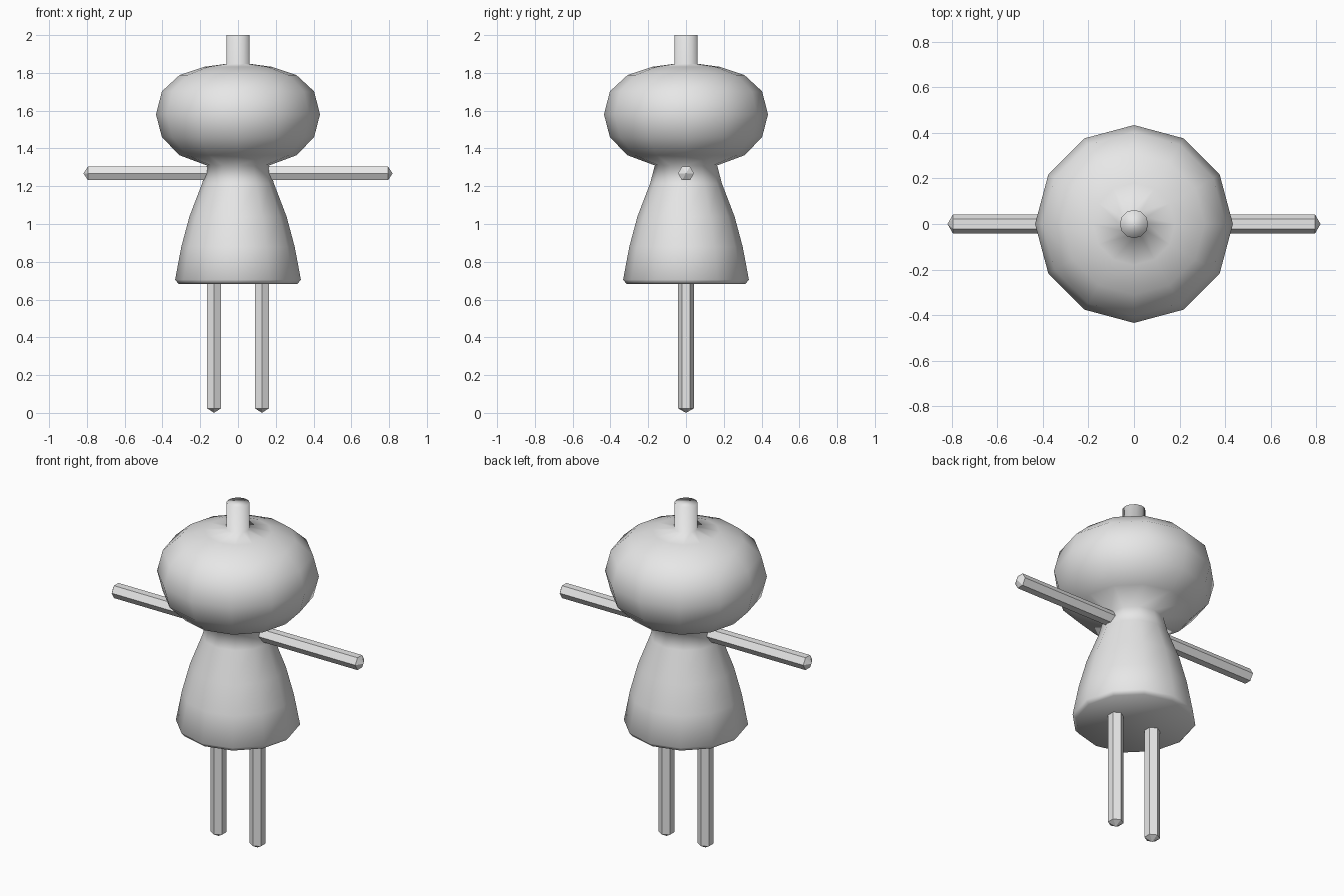
import bpy, bmesh
from math import pi, cos, sin
from mathutils import Matrix, Vector

cube = bpy.data.objects.get("Cube")
if cube:
    bpy.data.objects.remove(cube, do_unlink=True)

grey = bpy.data.materials.new("plain grey")
grey.use_nodes = True
grey.diffuse_color = (0.8, 0.8, 0.8, 1)
grey.node_tree.nodes["Principled BSDF"].inputs["Base Color"].default_value = (0.8, 0.8, 0.8, 1)


def lathe(name, profile, sides, smooth, matrix=Matrix()):
    """Spin (radius, height) points round z; zero radius makes a pole."""
    bm = bmesh.new()
    rings = []
    for r, z in profile:
        count = sides if r else 1
        rings.append([bm.verts.new((r * cos(2 * pi * i / sides), r * sin(2 * pi * i / sides), z))
                      for i in range(count)])
    for a, b in zip(rings, rings[1:]):
        for i in range(sides):
            j = (i + 1) % sides
            corners = [a[i % len(a)], a[j % len(a)], b[j % len(b)], b[i % len(b)]]
            bm.faces.new(list(dict.fromkeys(corners)))
    # Flat caps on open ends
    for ring in (rings[0], rings[-1]):
        if len(ring) > 1:
            bm.faces.new(ring)
    bmesh.ops.transform(bm, matrix=matrix, verts=bm.verts)
    bmesh.ops.recalc_face_normals(bm, faces=bm.faces)
    for f in bm.faces:
        f.smooth = smooth
    mesh = bpy.data.meshes.new(name)
    bm.to_mesh(mesh)
    bm.free()
    mesh.materials.append(grey)
    obj = bpy.data.objects.new(name, mesh)
    bpy.context.collection.objects.link(obj)
    return obj


def stick(name, start, end):
    """Six-sided rod with pointed ends, two of its edges facing +y and -y."""
    start, end = Vector(start), Vector(end)
    axis = (end - start).normalized()
    length = (end - start).length
    y = Vector((0, 1, 0))
    turn = Matrix((y, axis.cross(y), axis)).transposed().to_4x4()
    profile = [(0, 0), (0.042, 0.024), (0.042, length - 0.024), (0, length)]
    return lathe(name, profile, 6, False, Matrix.Translation(start) @ turn)


# Dress, head and stem as one smooth skin
lathe("body_and_head", [
    (0.315, 0.683), (0.333, 0.705), (0.30, 0.88), (0.257, 1.04), (0.19, 1.215),
    (0.165, 1.31), (0.31, 1.364), (0.403, 1.46), (0.434, 1.58), (0.403, 1.702),
    (0.31, 1.788), (0.18, 1.832), (0.062, 1.848), (0.062, 2.0)], 12, True)

# Arms and legs
for side, s in (("left", 1), ("right", -1)):
    stick(side + "_arm", (s * 0.05, 0, 1.268), (s * 0.818, 0, 1.268))
    stick(side + "_leg", (s * 0.127, 0, 0.8), (s * 0.127, 0, 0))
